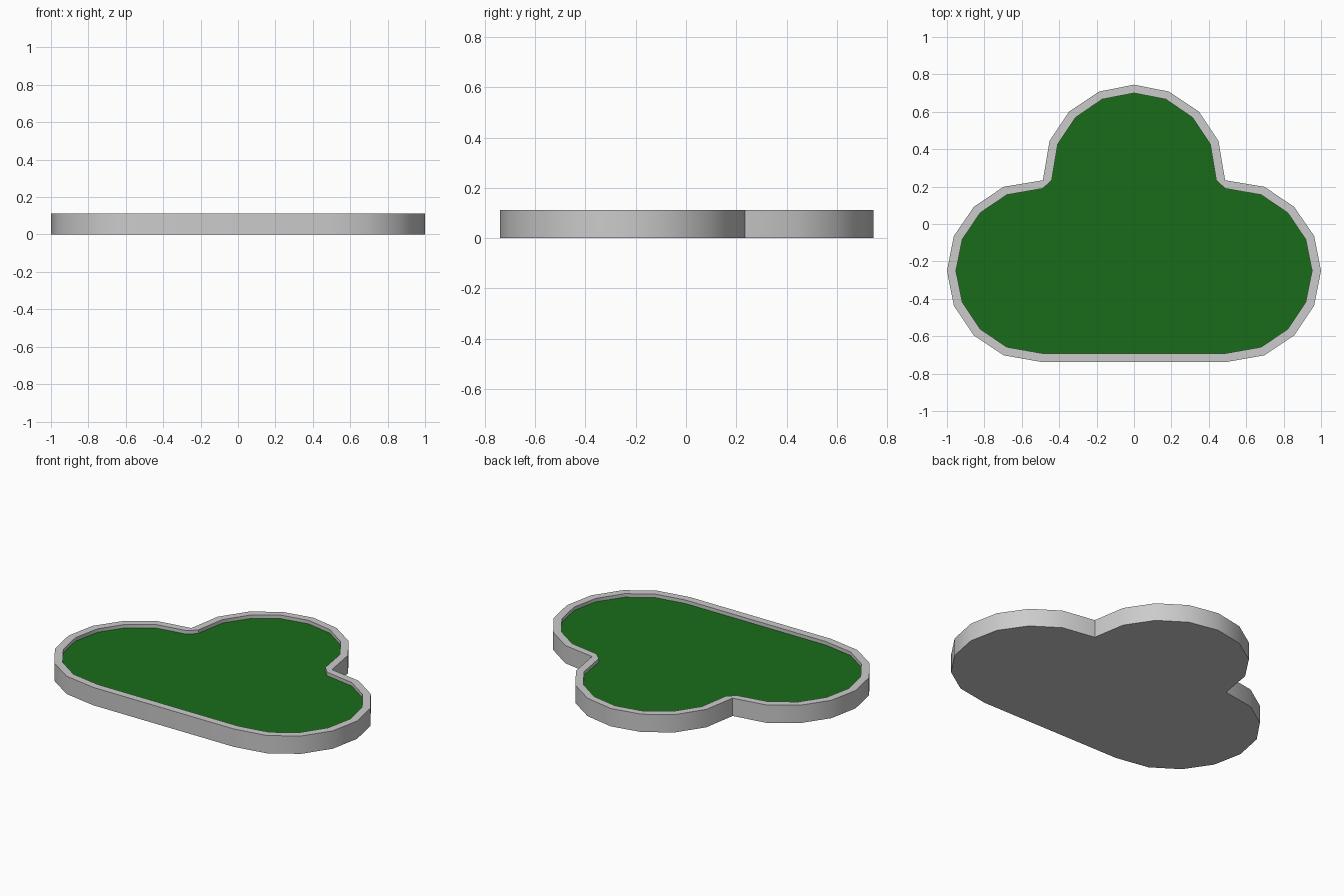
import bpy, bmesh

if "Cube" in bpy.data.objects:
    bpy.data.objects.remove(bpy.data.objects["Cube"])

# Right half of the three-lobed outlines, from top middle round to bottom edge
OUTER = [(0, .745), (.187, .708), (.346, .602), (.452, .443), (.487, .234),
         (.697, .199), (.856, .092), (.963, -.064), (1, -.25), (.963, -.437),
         (.856, -.596), (.697, -.702), (.487, -.739)]
INNER = [(0, .7), (.17, .667), (.312, .57), (.408, .427), (.44, .235),
         (.487, .19), (.68, .156), (.822, .06), (.918, -.082), (.952, -.25),
         (.918, -.418), (.822, -.562), (.68, -.658), (.487, -.692)]
TOP, FLOOR = 0.112, 0.09


def mirrored(half):
    """Close a half outline across x = 0, clockwise from the top point."""
    return half + [(-x, y) for x, y in reversed(half[1:])]


def ring(bm, outline, z):
    return [bm.verts.new((x, y, z)) for x, y in outline]


def wall(bm, a, b):
    for i in range(len(a)):
        j = (i + 1) % len(a)
        bm.faces.new((a[i], a[j], b[j], b[i]))


outer, inner = mirrored(OUTER), mirrored(INNER)
bm = bmesh.new()
base = ring(bm, outer, 0)
rim_out = ring(bm, outer, TOP)
rim_in = ring(bm, inner, TOP)
floor = ring(bm, inner, FLOOR)

# Underside, outer wall, inner lip and green floor
bm.faces.new(base)
wall(bm, base, rim_out)
wall(bm, rim_in, floor)
bm.faces.new(floor).material_index = 1

# Flat rim: the inner outline has two points at each notch
edges = []
for loop in (rim_out, rim_in):
    for i in range(len(loop)):
        edges.append(bm.edges.get((loop[i], loop[(i + 1) % len(loop)])))
bmesh.ops.triangle_fill(bm, edges=edges, use_beauty=True)
bmesh.ops.recalc_face_normals(bm, faces=bm.faces)

mesh = bpy.data.meshes.new("clover_tray")
bm.to_mesh(mesh)
bm.free()
tray = bpy.data.objects.new("clover_tray", mesh)
bpy.context.collection.objects.link(tray)

# Grey body and green floor
grey = bpy.data.materials.new("grey_body")
grey.diffuse_color = (0.8, 0.8, 0.8, 1)
grey.use_nodes = True
grey.node_tree.nodes["Principled BSDF"].inputs["Base Color"].default_value = grey.diffuse_color
green = bpy.data.materials.new("green_floor")
green.diffuse_color = (0.01, 0.15, 0.01, 1)
green.use_nodes = True
green.node_tree.nodes["Principled BSDF"].inputs["Base Color"].default_value = green.diffuse_color
mesh.materials.append(grey)
mesh.materials.append(green)

# Smooth lobes with crisp rim and notches
bpy.context.view_layer.objects.active = tray
tray.select_set(True)
bpy.ops.object.shade_smooth_by_angle(angle=0.52)
